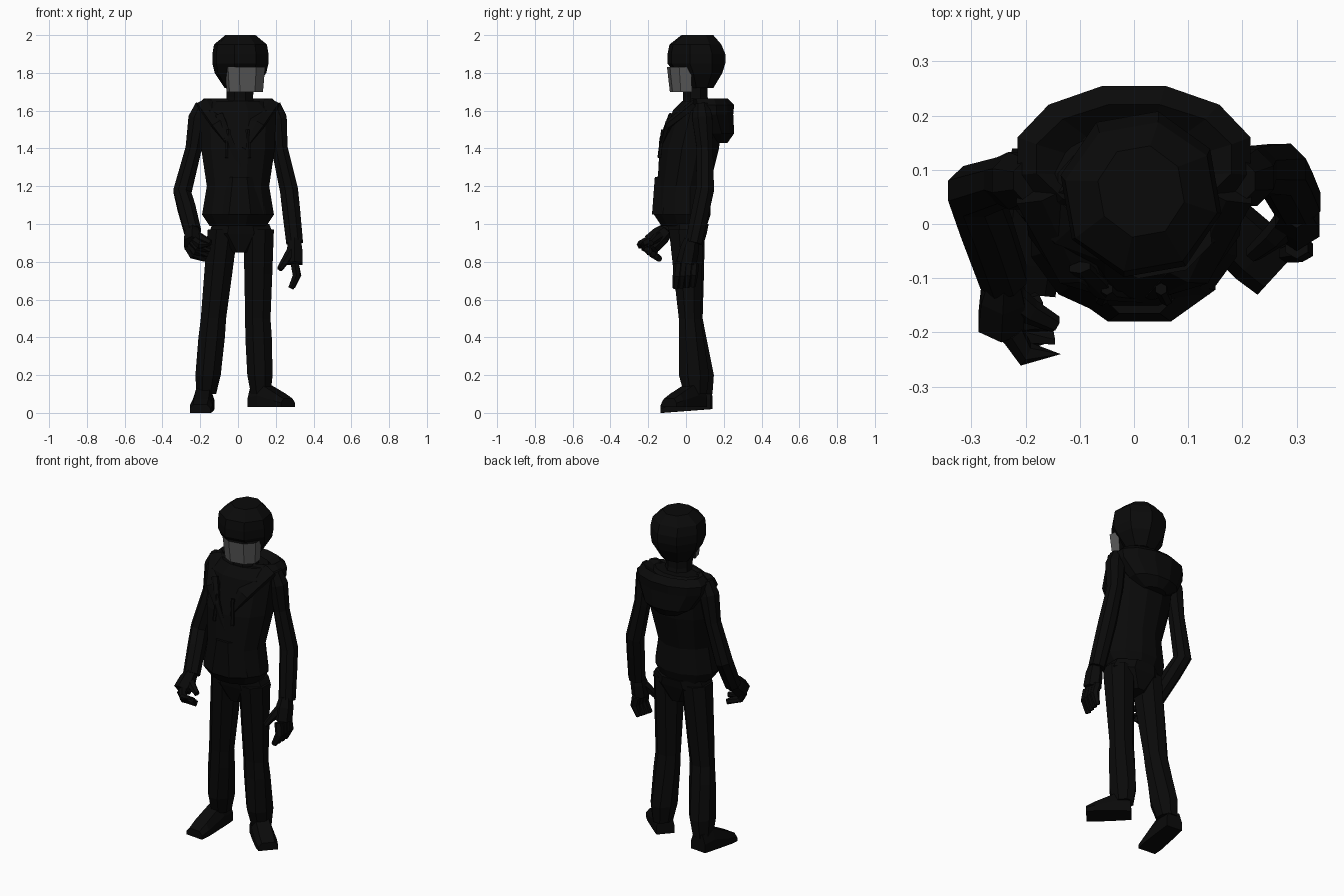
import bpy, math
from mathutils import Matrix, Vector

cube = bpy.data.objects.get("Cube")
if cube:
    bpy.data.objects.remove(cube)


def material(name, value):
    result = bpy.data.materials.new(name)
    result.use_nodes = True
    colour = (value, value, value, 1)
    result.diffuse_color = colour
    shader = result.node_tree.nodes["Principled BSDF"]
    shader.inputs["Base Color"].default_value = colour
    shader.inputs["Roughness"].default_value = 0.9
    return result


CLOTH = material("black cloth", 0.003)
GLASS = material("grey visor", 0.1)
UP = Vector((0, 0, 1))


def skin(name, rings):
    """Join rings of points into a closed, flat-shaded solid."""
    count = len(rings[0])
    verts = [point for ring in rings for point in ring]
    faces = []
    for start in range(0, len(verts) - count, count):
        for side in range(count):
            a, b = start + side, start + (side + 1) % count
            faces.append((a, b, b + count, a + count))
    faces.append(tuple(reversed(range(count))))
    faces.append(tuple(range(len(verts) - count, len(verts))))
    mesh = bpy.data.meshes.new(name)
    mesh.from_pydata(verts, [], faces)
    bpy.context.collection.objects.link(bpy.data.objects.new(name, mesh))
    bpy.context.view_layer.objects.active = bpy.data.objects[name]
    bpy.ops.object.mode_set(mode="EDIT")
    bpy.ops.mesh.select_all(action="SELECT")
    bpy.ops.mesh.normals_make_consistent(inside=False)
    bpy.ops.object.mode_set(mode="OBJECT")
    mesh.materials.append(CLOTH)
    return mesh


def loft(name, stations, sides=8, turn=0, follow=False):
    """Each station is a centre, a half width and a half depth."""
    centres = [Vector(station[0]) for station in stations]
    rings = []
    for index, (centre, width, depth) in enumerate(stations):
        along = UP
        if follow:
            before, after = centres[max(index - 1, 0)], centres[index:][:2][-1]
            along = (after - before).normalized()
        across = Vector((math.cos(turn), math.sin(turn), 0))
        across = (across - along * along.dot(across)).normalized()
        outward = along.cross(across)
        grow = 1 / math.cos(math.pi / sides)
        ring = []
        for corner in range(sides):
            angle = (corner + 0.5) * math.tau / sides
            ring.append(centres[index] + across * width * grow * math.cos(angle)
                        + outward * depth * grow * math.sin(angle))
        rings.append(ring)
    return skin(name, rings)


def tube(name, path, radii, sides=6, flatten=1):
    """Sweep a tapering section along a path."""
    loft(name, [(point, radius, radius * flatten) for point, radius in zip(path, radii)],
         sides, follow=True)


def upright(name, stations, sides=8, x=0, turn=0):
    """Stack level sections given as height, half width, half depth and y."""
    return loft(name, [((x, y, z), width, depth) for z, width, depth, y in stations], sides, turn)


# Jacket, with a narrow hem and waist
upright("jacket", [(.99, .15, .12, -.01), (1.05, .19, .15, -.02), (1.2, .165, .14, -.015),
                   (1.4, .195, .155, .02), (1.6, .2, .13, .06), (1.65, .14, .09, .07)], 12)
upright("hips", [(1, .15, .11, .01), (.95, .17, .1, .01), (.85, .05, .07, .01)], x=.015)
upright("front_pocket", [(1.05, .14, .1, -.08), (1.25, .09, .09, -.075)], x=.01)

# Hood lying on the back, hollow at the neck
upright("hood", [(1.43, .07, .05, .17), (1.48, .15, .09, .165), (1.58, .21, .12, .13),
                 (1.63, .215, .13, .125), (1.665, .18, .1, .12), (1.63, .12, .07, .11)], 12)

# Hood edges running down the chest, with drawstrings
for word, side in (("right", -1), ("left", 1)):
    tube(word + "_hood_edge",
         [(side * .17, .06, 1.64), (side * .1, -.09, 1.53), (side * .03, -.135, 1.4)],
         (.05, .04, .01), flatten=.5)
    tube(word + "_drawstring", [(side * .05, -.12, 1.5), (side * .06, -.14, 1.35)], (.01, .01))
tube("jacket_flap", [(-.1, -.08, 1.58), (-.05, -.13, 1.45), (.03, -.14, 1.27)],
     (.02, .02, .01), flatten=.5)

# Neck and turned helmet
TURN = math.radians(10)
upright("neck", [(1.6, .08, .08, .06), (1.67, .07, .065, .05), (1.78, .075, .065, .05)], x=.01)
upright("helmet", [(1.72, .08, .07, .07), (1.8, .13, .12, .065), (1.85, .14, .145, .055),
                   (1.9, .14, .145, .055), (1.95, .133, .13, .05), (2, .075, .08, .06)],
        x=.013, turn=TURN)

# Faceted visor with a pulled-in chin
half = [(.105, -.04), (.1, -.105), (.045, -.145)]
outline = half + [(-x, y) for x, y in reversed(half)]
place = Matrix.Translation((.027, .05, 0)) @ Matrix.Rotation(TURN, 4, "Z")
visor = skin("visor", [[place @ Vector((x * scale, y * scale, z)) for x, y in outline]
                       for z, scale in ((1.7, .9), (1.83, 1))])
visor.materials.append(GLASS)
for face in visor.polygons:
    if abs(face.normal.z) < .5 and face.normal.y < .3:
        face.material_index = 1


def arm(word, shoulder, bicep, elbow, wrist):
    """A jacket sleeve; the forearm keeps its thickness to the cuff."""
    shoulder, bicep, elbow, wrist = map(Vector, (shoulder, bicep, elbow, wrist))
    cap = shoulder.lerp(bicep, .3)
    cap.x *= 1.05
    tube(word + "_sleeve", [shoulder, cap, bicep, elbow, elbow.lerp(wrist, .4), wrist],
         (.04, .053, .043, .048, .047, .044), sides=8)


def hand(word, wrist, knuckles, curl, tips, thumb):
    """Palm, four fingers blended between the outermost two, and a thumb."""
    wrist, thumb = Vector(wrist), Vector(thumb)
    first, last = map(Vector, knuckles)
    middle = first.lerp(last, .5)
    tube(word + "_palm", [wrist, wrist.lerp(middle, .4), middle], (.03, .04, .042), flatten=1.1)
    for finger in range(4):
        blend = finger / 3
        base = first.lerp(last, blend)
        tip = Vector(tips[0]).lerp(Vector(tips[1]), blend)
        bend = base.lerp(tip, .5) + Vector(curl)
        tube(f"{word}_finger_{finger + 1}", [base, bend, tip], (.021, .02, .014))
    bend = wrist.lerp(thumb, .6) + Vector(curl) / 2
    tube(word + "_thumb", [wrist.lerp(middle, .3), bend, thumb], (.026, .021, .014))


# Arms and hands
arm("right", (-.185, .08, 1.63), (-.235, .08, 1.4), (-.295, .06, 1.17), (-.24, -.1, .96))
arm("left", (.185, .08, 1.63), (.22, .1, 1.4), (.27, .1, 1.18), (.3, .04, .9))
hand("right", (-.24, -.1, .97), [(-.225, -.2, .91), (-.265, -.165, .88)],
     (-.02, -.02, -.01), [(-.135, -.24, .89), (-.175, -.14, .815)], (-.145, -.185, .9))
hand("left", (.3, .03, .92), [(.3, -.04, .79), (.3, .045, .79)],
     (.02, 0, 0), [(.28, -.055, .66), (.29, .035, .67)], (.22, -.055, .76))


def leg(word, hip, knee, ankle):
    """A trouser leg, baggy below the knee and gathered at the ankle."""
    hip, knee, ankle = map(Vector, (hip, knee, ankle))
    loft(word + "_trouser_leg", [(hip, .08, .09), (hip.lerp(knee, .5), .074, .075),
                                 (knee, .067, .058), (knee.lerp(ankle, .25), .07, .065),
                                 (knee.lerp(ankle, .75), .067, .08), (ankle, .052, .06)])


def shoe(word, heel, toe):
    """Chamfered sections running from heel to toe."""
    heel, toe = Vector(heel), Vector(toe)
    across = (toe - heel).cross(UP).normalized()
    half = [(1, 0), (1, .5), (.65, 1)]
    section = half + [(-side, rise) for side, rise in reversed(half)]
    rings = []
    for step, width, height in ((0, .05, .1), (.3, .055, .125), (.8, .06, .07), (1, .055, .045)):
        sole = heel.lerp(toe, step)
        rings.append([sole + across * width * side + UP * height * rise for side, rise in section])
    skin(word + "_shoe", rings)


# Legs and shoes
leg("right", (-.08, .01, .97), (-.13, .03, .5), (-.168, .08, .1))
leg("left", (.11, 0, .97), (.105, .02, .5), (.12, .05, .1))
shoe("right", (-.175, .135, .02), (-.2, -.13, 0))
shoe("left", (.085, .075, .03), (.265, -.09, .03))
